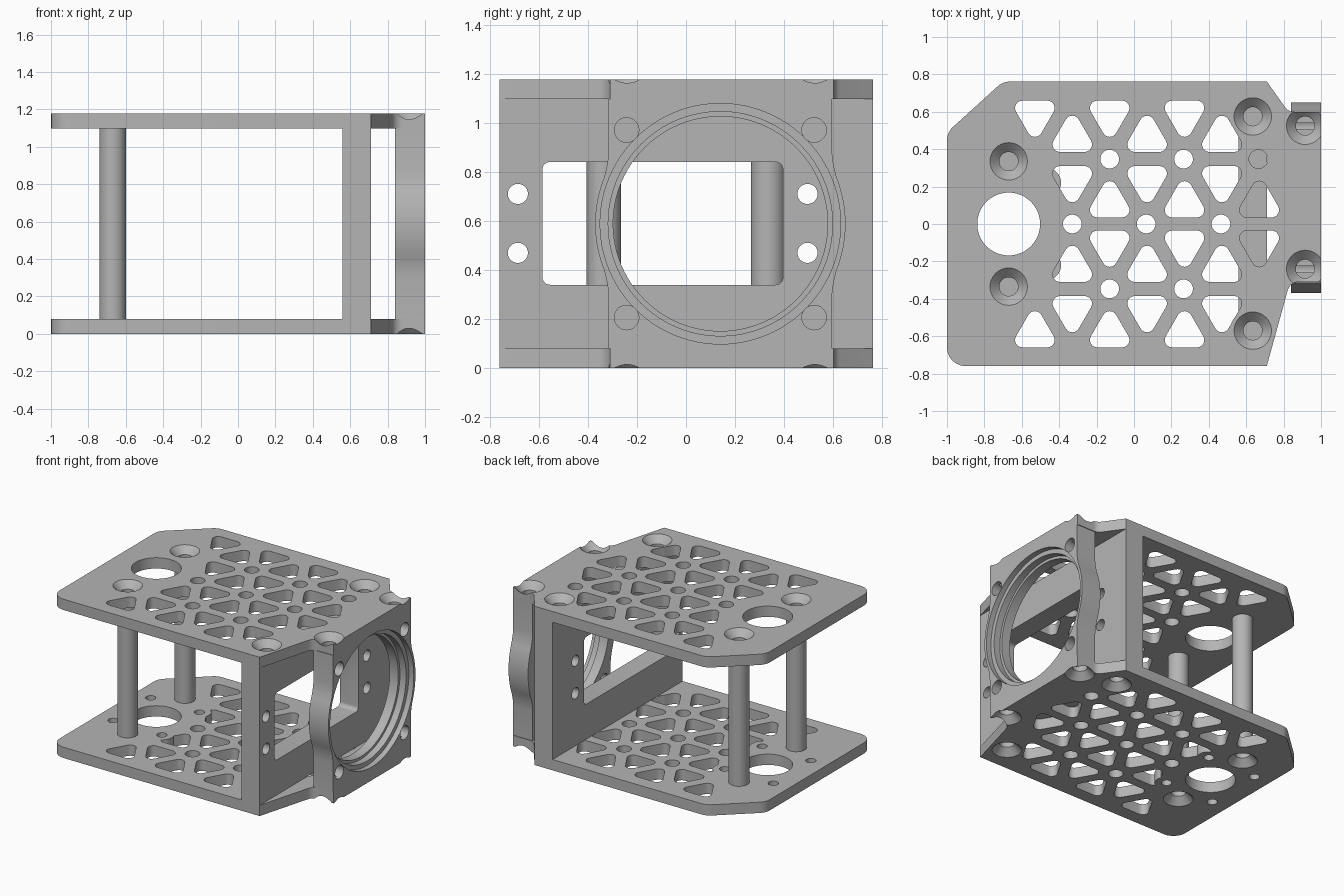
import bpy
import bmesh
import math
from mathutils import Vector

cube = bpy.data.objects.get("Cube")
if cube:
    bpy.data.objects.remove(cube)

grey = bpy.data.materials.new("plain grey")
grey.use_nodes = True
grey.diffuse_color = (0.46, 0.46, 0.46, 1)
grey.node_tree.nodes["Principled BSDF"].inputs["Base Color"].default_value = grey.diffuse_color

HEIGHT = 1.177
THICK = 0.08
EYE = Vector((0.14, HEIGHT / 2))


# Profile helpers
def rounded(corners, steps=6):
    """Polygon from (x, y, radius) corners with filleted vertices."""
    out = []
    for i, (x, y, r) in enumerate(corners):
        p = Vector((x, y))
        if r == 0:
            out.append(p)
            continue
        u = (Vector(corners[i - 1][:2]) - p).normalized()
        v = (Vector(corners[(i + 1) % len(corners)][:2]) - p).normalized()
        half = u.angle(v) / 2
        t = r / math.tan(half)
        c = p + (u + v).normalized() * r / math.sin(half)
        a, b = (p + u * t - c) / r, (p + v * t - c) / r
        out += [c + a.slerp(b, k / steps) * r for k in range(steps + 1)]
    return out


def circle(x, y, r, n=40):
    return [Vector((x + r * math.cos(a), y + r * math.sin(a)))
            for a in (math.tau * k / n for k in range(n))]


def loft(bm, levels, axis="z"):
    """Capped solid through (profile, height) levels along an axis."""
    rings = []
    for pts, h in levels:
        rings.append([bm.verts.new((p.x, p.y, h) if axis == "z" else (h, p.x, p.y))
                      for p in pts])
    n = len(rings[0])
    faces = [bm.faces.new(rings[0][::-1]), bm.faces.new(rings[-1])]
    for lo, hi in zip(rings, rings[1:]):
        for k in range(n):
            faces.append(bm.faces.new((lo[k], lo[(k + 1) % n], hi[(k + 1) % n], hi[k])))
    bmesh.ops.recalc_face_normals(bm, faces=faces)


def prism(bm, pts, lo, hi, axis="z"):
    loft(bm, [(pts, lo), (pts, hi)], axis)


def to_object(name, bm):
    mesh = bpy.data.meshes.new(name)
    bm.to_mesh(mesh)
    bm.free()
    mesh.materials.append(grey)
    obj = bpy.data.objects.new(name, mesh)
    bpy.context.scene.collection.objects.link(obj)
    return obj


def combine(obj, bm, operation="DIFFERENCE"):
    """Apply a boolean with the solids in bm, then drop the helper."""
    tool = to_object("cutter", bm)
    tool.hide_render = True
    mod = obj.modifiers.new("cut", "BOOLEAN")
    mod.object, mod.operation, mod.solver, mod.use_self = tool, operation, "EXACT", True
    bpy.context.view_layer.objects.active = obj
    bpy.ops.object.modifier_apply(modifier=mod.name)
    bpy.data.objects.remove(tool)


def finish(obj):
    bpy.ops.object.select_all(action="DESELECT")
    obj.select_set(True)
    bpy.context.view_layer.objects.active = obj
    bpy.ops.object.shade_smooth_by_angle(angle=math.radians(30))


# Countersunk screw holes, entering from the top and from the bottom
POSTS = [(-0.67, 0.335), (-0.67, -0.335)]
WALL_SCREWS = [(0.635, 0.575), (0.635, -0.57)]
RING_SCREWS = [(0.915, 0.525), (0.915, -0.24)]


def screws(bm, spots):
    for x, y in spots:
        for flip in (False, True):
            levels = [(0.11, -0.01), (0.05, 0.05), (0.05, 0.16)]
            loft(bm, [(circle(x, y, r), d if flip else HEIGHT - d) for r, d in levels])


# Perforated top and bottom plates
OUTLINE = rounded([(-1, -0.76, 0.1), (0.71, -0.76, 0), (0.834, -0.31, 0.06),
                   (1, -0.31, 0), (1, 0.6, 0), (0.825, 0.6, 0.06),
                   (0.71, 0.762, 0), (-0.7, 0.762, 0.1), (-1, 0.49, 0.1)])


def triangle(x, y, direction, inner=0.078):
    w = math.sqrt(3) * inner
    return rounded([(x - w, y - inner * direction, 0.04),
                    (x + w, y - inner * direction, 0.04),
                    (x, y + 2 * inner * direction, 0.04)])


def make_plate(name, z, is_bottom):
    lo, hi = z - 0.02, z + THICK + 0.02
    bm = bmesh.new()
    prism(bm, OUTLINE, z, z + THICK)
    plate = to_object(name, bm)

    # Triangular lightening holes, mirrored front to back
    bm = bmesh.new()
    for start, y, direction in ((-0.53, 0.582, -1), (-0.33, 0.463, 1),
                                (-0.33, 0.232, -1), (-0.13, 0.113, 1)):
        for k in range(3):
            for side in (1, -1):
                prism(bm, triangle(start + 0.4 * k, y * side, direction * side), lo, hi)
    combine(plate, bm)

    # Solid bosses around the fasteners
    small = [(-0.47, 0.22), (-0.47, -0.22), (-0.87, 0.22), (-0.87, -0.22)]
    bm = bmesh.new()
    for x, y in WALL_SCREWS:
        prism(bm, circle(x, y, 0.12), z, z + THICK)
    if is_bottom:
        for x, y in small[:2]:
            prism(bm, circle(x, y, 0.08), z, z + THICK)
    combine(plate, bm, "UNION")

    # Round holes and countersinks
    bm = bmesh.new()
    prism(bm, circle(-0.67, 0, 0.168, 64), lo, hi)
    for x, y in ((-0.13, 0.347), (0.265, 0.347), (0.665, 0.347), (-0.33, 0),
                 (0.065, 0), (0.465, 0), (-0.13, -0.347), (0.265, -0.347)):
        prism(bm, circle(x, y, 0.05), lo, hi)
    if is_bottom:
        for x, y in small:
            prism(bm, circle(x, y, 0.035), lo, hi)
    screws(bm, POSTS + WALL_SCREWS + RING_SCREWS)
    combine(plate, bm)
    finish(plate)


make_plate("top_plate", HEIGHT - THICK, False)
make_plate("bottom_plate", 0, True)


# Cross wall with a window and four mounting holes
def box(y0, y1, z0, z1, r=0):
    return rounded([(y0, z0, r), (y1, z0, r), (y1, z1, r), (y0, z1, r)])


bm = bmesh.new()
prism(bm, box(-0.76, 0.762, THICK, HEIGHT - THICK), 0.56, 0.71, "x")
wall = to_object("cross_wall", bm)
bm = bmesh.new()
prism(bm, box(-0.585, 0.395, 0.34, 0.84, 0.03), 0.5, 0.8, "x")
for y in (-0.685, 0.495):
    for z in (0.47, 0.71):
        prism(bm, circle(y, z, 0.041), 0.5, 0.8, "x")
screws(bm, WALL_SCREWS)
combine(wall, bm)
finish(wall)

# Front ring mount: square block with bulging sides
half_h = HEIGHT / 2 - THICK
side = [Vector((0.455, -half_h)), Vector((0.455, -0.29)), Vector((0.461, -0.24))]
for k in range(17):
    a = math.radians(-22 + 44 * k / 16)
    side.append(Vector((math.cos(a), math.sin(a))) * 0.51)
side += [Vector((p.x, -p.y)) for p in side[2::-1]]
bm = bmesh.new()
prism(bm, [EYE + p for p in side] + [EYE - p for p in side], 0.84, 1, "x")
ring = to_object("ring_mount", bm)

# Stepped bore and corner holes
bm = bmesh.new()
bore = [(0.437, 0.8), (0.437, 0.91), (0.457, 0.91), (0.457, 0.96), (0.49, 0.96), (0.49, 1.02)]
loft(bm, [(circle(EYE.x, EYE.y, r, 96), x) for r, x in bore], "x")
for dy in (-0.382, 0.382):
    for dz in (-0.382, 0.382):
        prism(bm, circle(EYE.x + dy, EYE.y + dz, 0.05), 0.8, 1.02, "x")
screws(bm, RING_SCREWS)
combine(ring, bm)
finish(ring)

# Rear spacer posts
for label, (x, y) in zip(("left", "right"), POSTS):
    bm = bmesh.new()
    prism(bm, circle(x, y, 0.07), THICK, HEIGHT - THICK)
    post = to_object("spacer_post_" + label, bm)
    bm = bmesh.new()
    screws(bm, [(x, y)])
    combine(post, bm)
    finish(post)
